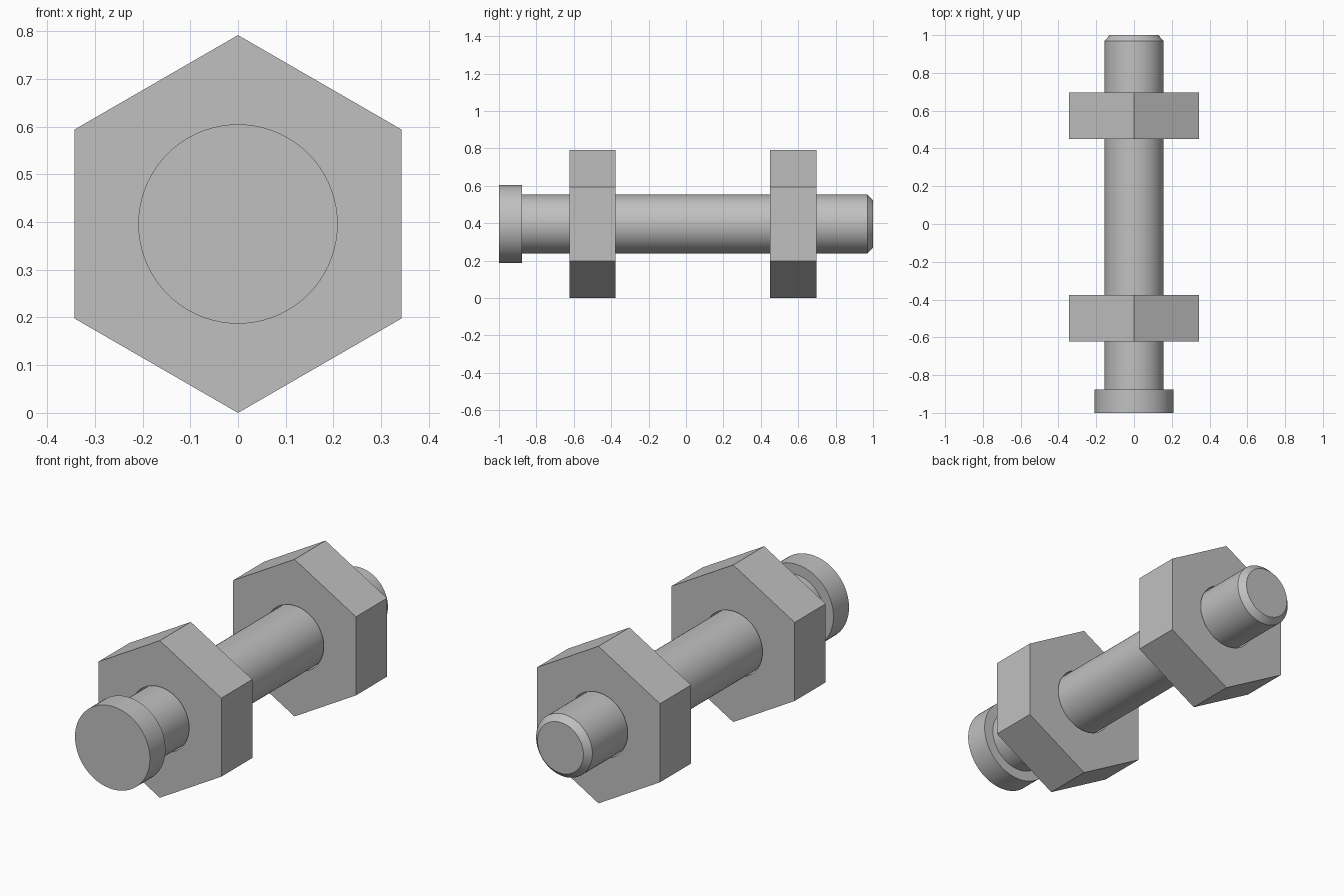
import bpy, bmesh, math
from mathutils import Vector

cube = bpy.data.objects.get("Cube")
if cube:
    bpy.data.objects.remove(cube, do_unlink=True)

AXIS_Z = 0.396          # height of the bolt axis
SHAFT_R, HOLE_R, NUT_R = 0.157, 0.163, 0.396
NUT_DEPTH = 0.247

steel = bpy.data.materials.new("grey_steel")
steel.use_nodes = True
steel.diffuse_color = (0.53, 0.53, 0.53, 1)
steel.node_tree.nodes["Principled BSDF"].inputs["Base Color"].default_value = (0.53, 0.53, 0.53, 1)


def finish(name, bm, y=0.0):
    """Turn a bmesh into a named object on the bolt axis."""
    bmesh.ops.recalc_face_normals(bm, faces=bm.faces)
    mesh = bpy.data.meshes.new(name)
    bm.to_mesh(mesh)
    bm.free()
    mesh.materials.append(steel)
    obj = bpy.data.objects.new(name, mesh)
    obj.location = (0, y, AXIS_Z)
    bpy.context.collection.objects.link(obj)
    bpy.ops.object.select_all(action='DESELECT')
    obj.select_set(True)
    bpy.context.view_layer.objects.active = obj
    bpy.ops.object.shade_smooth_by_angle(angle=math.radians(30))
    return obj


def lathe(name, profile, steps=72):
    """Revolve (radius, y) points around the y axis."""
    bm = bmesh.new()
    verts = [bm.verts.new((r, y, 0)) for r, y in profile]
    edges = [bm.edges.new(pair) for pair in zip(verts, verts[1:])]
    bmesh.ops.spin(bm, geom=verts + edges, cent=(0, 0, 0), axis=(0, 1, 0),
                   angle=math.tau, steps=steps)
    bmesh.ops.remove_doubles(bm, verts=bm.verts, dist=0.0001)
    return finish(name, bm)


def ring(bm, radius, sides):
    """Closed polygon in the xz plane with one corner pointing up."""
    angles = [math.tau * i / sides for i in range(sides)]
    vs = [bm.verts.new((radius * math.sin(a), 0, radius * math.cos(a))) for a in angles]
    return [bm.edges.new((vs[i - 1], vs[i])) for i in range(sides)]


def nut(name, y):
    """Hexagonal plate with a round bore."""
    bm = bmesh.new()
    outline = ring(bm, NUT_R, 6) + ring(bm, HOLE_R, 72)
    bmesh.ops.triangle_fill(bm, edges=outline, use_beauty=True, normal=(0, -1, 0))
    ext = bmesh.ops.extrude_face_region(bm, geom=bm.faces[:])
    moved = [g for g in ext["geom"] if isinstance(g, bmesh.types.BMVert)]
    bmesh.ops.translate(bm, verts=moved, vec=Vector((0, NUT_DEPTH, 0)))
    return finish(name, bm, y)


# Bolt: round head, plain shaft and chamfered tip
lathe("bolt", [(0, -1), (0.209, -1), (0.209, -0.876), (SHAFT_R, -0.876),
               (SHAFT_R, 0.97), (0.128, 1), (0, 1)])

# Two hexagonal nuts on the shaft
nut("front_nut", -0.623)
nut("rear_nut", 0.45)
